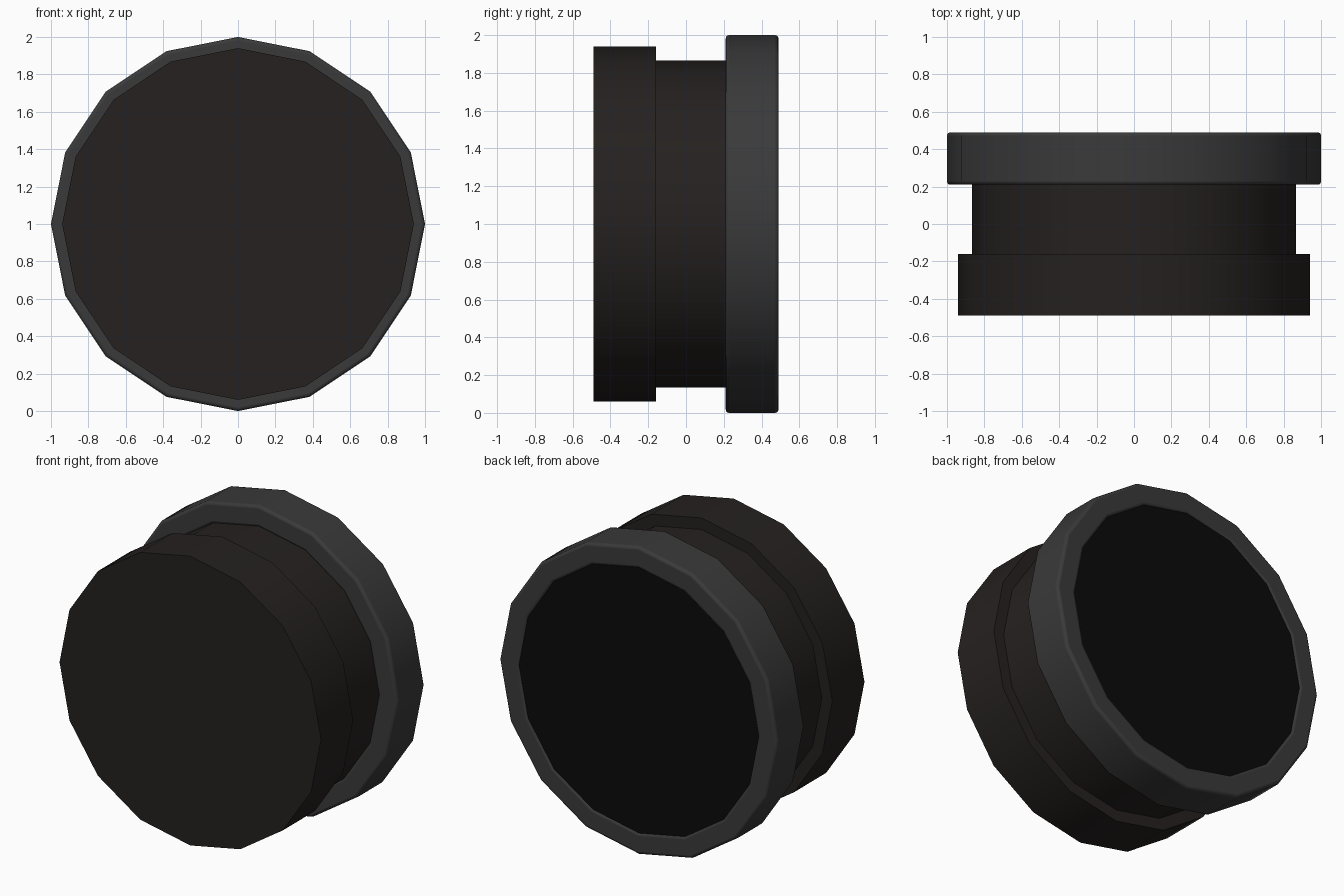
import bpy, bmesh, math

if "Cube" in bpy.data.objects:
    bpy.data.objects.remove(bpy.data.objects["Cube"])

SIDES = 16


def material(name, rgb):
    m = bpy.data.materials.new(name)
    m.diffuse_color = (*rgb, 1)
    m.use_nodes = True
    m.node_tree.nodes["Principled BSDF"].inputs["Base Color"].default_value = m.diffuse_color
    return m


def lathe(name, profile, mat, closed=False, bevel=0.0):
    """Spin (radius, y) points about the y axis at z = 1; open profiles get end caps."""
    bm = bmesh.new()
    rings = []
    for r, y in profile:
        rings.append([bm.verts.new((r * math.cos(2 * math.pi * i / SIDES), y,
                                    1 + r * math.sin(2 * math.pi * i / SIDES)))
                      for i in range(SIDES)])
    pairs = list(zip(rings, rings[1:]))
    if closed:
        pairs.append((rings[-1], rings[0]))
    else:
        bm.faces.new(rings[0])
        bm.faces.new(rings[-1])
    for a, b in pairs:
        for i in range(SIDES):
            j = (i + 1) % SIDES
            bm.faces.new((a[i], a[j], b[j], b[i]))
    bmesh.ops.recalc_face_normals(bm, faces=bm.faces)
    mesh = bpy.data.meshes.new(name)
    bm.to_mesh(mesh)
    bm.free()
    mesh.materials.append(mat)
    ob = bpy.data.objects.new(name, mesh)
    bpy.context.collection.objects.link(ob)
    bpy.context.view_layer.objects.active = ob
    for o in bpy.context.selected_objects:
        o.select_set(False)
    ob.select_set(True)
    if bevel:
        mod = ob.modifiers.new("Rounded edges", 'BEVEL')
        mod.width = bevel
        mod.segments = 3
        mod.angle_limit = math.radians(40)
    bpy.ops.object.shade_smooth_by_angle(angle=math.radians(35))
    return ob


dark = material("dark_body", (0.018, 0.015, 0.014))
grey = material("grey_rim", (0.042, 0.042, 0.042))
black = material("black_face", (0.003, 0.003, 0.003))

# Stepped body: wide front drum and narrower neck
lathe("body", [(0.94, -0.49), (0.94, -0.16), (0.865, -0.16), (0.865, 0.46)], dark)

# Rounded rim around the back
lathe("rim", [(0.86, 0.21), (1.0, 0.21), (1.0, 0.49), (0.86, 0.49)], grey,
      closed=True, bevel=0.018)

# Dark disc filling the rim
lathe("back_disc", [(0.87, 0.462), (0.87, 0.482)], black)
